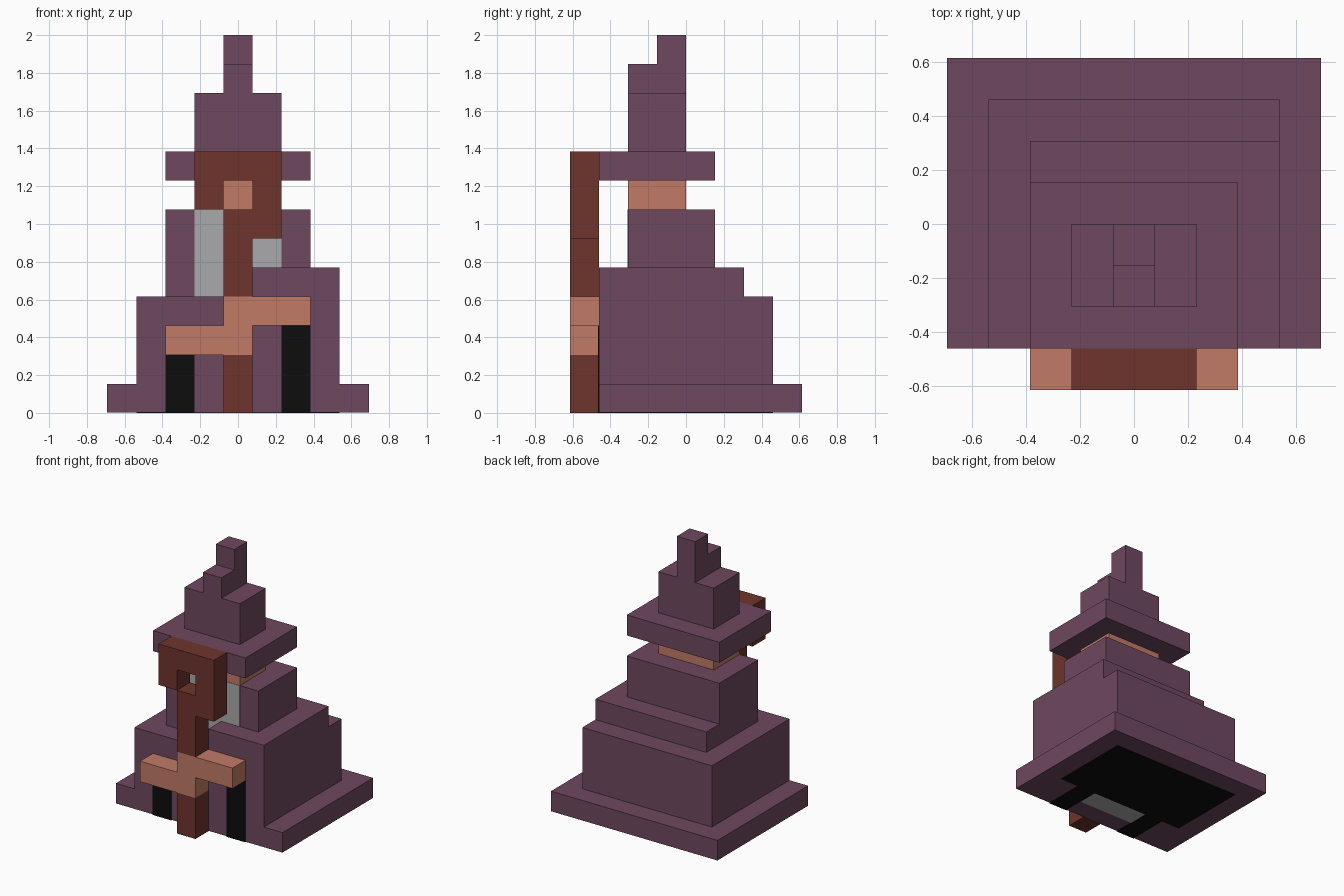
import bpy
import bmesh

cube = bpy.data.objects.get("Cube")
if cube:
    bpy.data.objects.remove(cube, do_unlink=True)

U = 2 / 13    # one block
E = 0.02      # plate thickness, in blocks


def material(name, rgb):
    m = bpy.data.materials.new(name)
    m.diffuse_color = (*rgb, 1)
    m.use_nodes = True
    bsdf = next(n for n in m.node_tree.nodes if n.type == 'BSDF_PRINCIPLED')
    bsdf.inputs["Base Color"].default_value = (*rgb, 1)
    bsdf.inputs["Roughness"].default_value = 0.9
    return m


purple = material("plum purple", (0.156, 0.065, 0.114))
brown = material("dark red brown", (0.156, 0.034, 0.026))
skin = material("warm skin", (0.533, 0.195, 0.133))
grey = material("beard grey", (0.402, 0.402, 0.413))
black = material("black", (0.004, 0.004, 0.004))


def part(name, mat, *boxes):
    """One object from boxes given as ((x0, x1), (y0, y1), (z0, z1)) in blocks."""
    bm = bmesh.new()
    for box in boxes:
        verts = bmesh.ops.create_cube(bm, size=1)["verts"]
        for v in verts:
            for axis, (lo, hi) in enumerate(box):
                v.co[axis] = (lo if v.co[axis] < 0 else hi) * U
    mesh = bpy.data.meshes.new(name)
    bm.to_mesh(mesh)
    bm.free()
    mesh.materials.append(mat)
    obj = bpy.data.objects.new(name, mesh)
    bpy.context.collection.objects.link(obj)
    return obj


# Robe, stepped from hem to shoulders
part("robe_hem", purple, ((-4.5, 4.5), (-3, 4), (E, 1)))
part("robe_skirt", purple, ((-3.5, 3.5), (-3, 3), (1, 4)))
part("robe_waist", purple, ((-2.5, 3.5), (-2, 2), (4, 5)))
part("raised_sleeve", purple, ((0.5, 3.5), (-3, -2), (4, 5)))
part("robe_chest", purple, ((-2.5, 2.5), (-2, 1), (5, 7)))

# Head and beard
part("head", skin, ((-1.5, 1.5), (-2, 0), (7, 8)))
part("beard", grey, ((-1.5, 1.5), (-2 - E, -1), (4, 7)))

# Hat
part("hat_brim", purple, ((-2.5, 2.5), (-3, 1), (8, 9)))
part("hat_crown", purple, ((-1.5, 1.5), (-2, 0), (9, 11)))
part("hat_tip", purple,
     ((-0.5, 0.5), (-2, 0), (11, 12)),
     ((-0.5, 0.5), (-1, 0), (12, 13)))

# Staff with a hooked head around a square hole
front = (-4, -3)
part("staff_shaft", brown,
     ((-0.5, 0.5), front, (0, 2)),
     ((-0.5, 0.5), front, (4, 7)))
part("staff_head", brown,
     ((-1.5, 1.5), front, (8, 9)),
     ((-1.5, -0.5), front, (7, 8)),
     ((0.5, 1.5), front, (6, 8)))

# Hands gripping the staff
part("right_hand", skin, ((-2.5, 0.5), front, (2, 3)))
part("left_hand", skin, ((-0.5, 2.5), front, (3, 4)))

# Dark sleeve openings on the robe front
part("right_opening", black, ((-2.5, -1.5), (-3 - E, -3), (0, 2)))
part("left_opening", black, ((1.5, 2.5), (-3 - E, -3), (0, 3)))

# Painted underside
part("underside_dark", black,
     ((-3.5, 3.5), (-1, 3), (0, E)),
     ((-2.5, -1.5), (-3, -1), (0, E)),
     ((1.5, 2.5), (-3, -1), (0, E)))
part("underside_beard", grey, ((-1.5, 1.5), (-2, -1), (0, E)))
